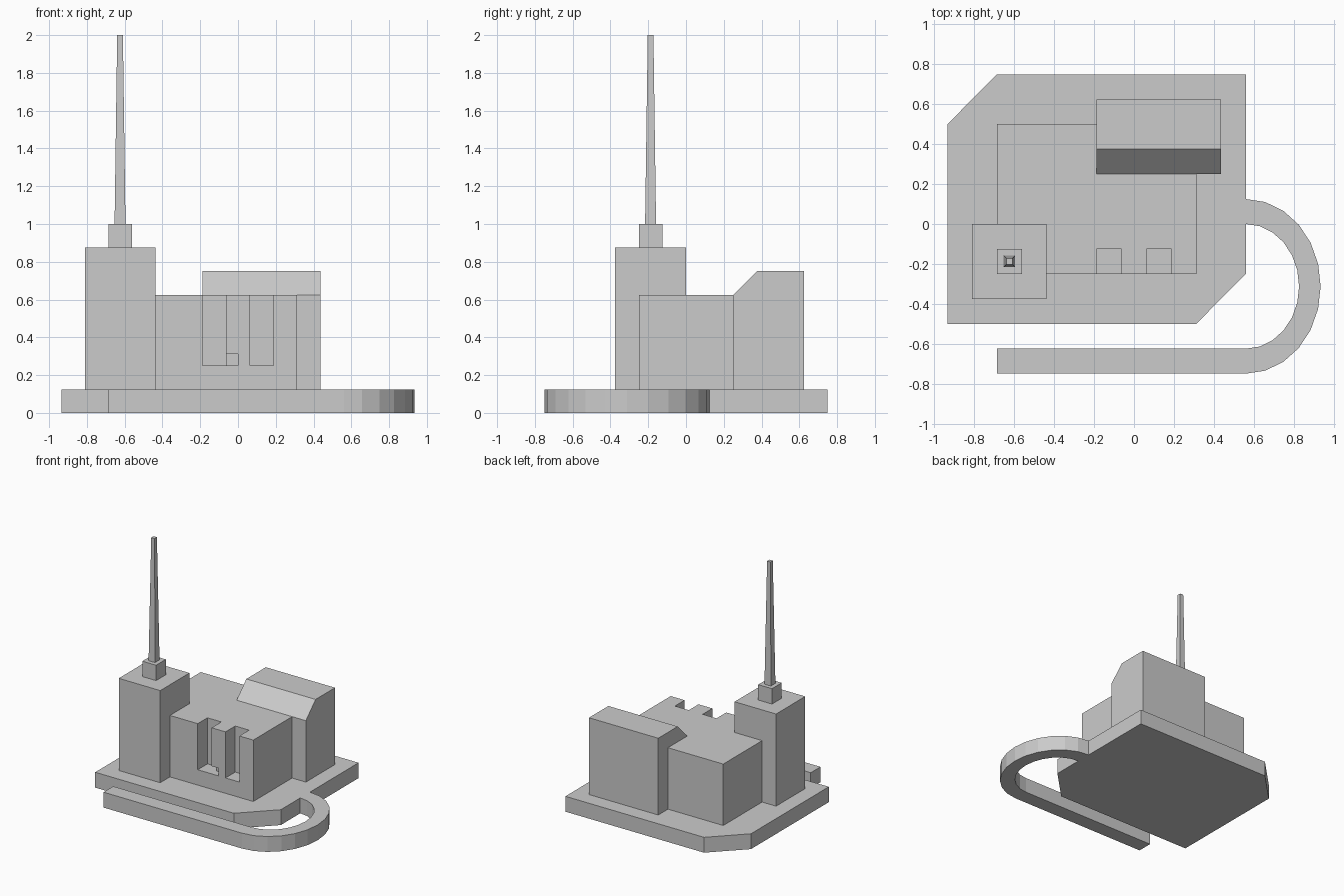
import bpy, bmesh
from math import sin, cos, pi

if "Cube" in bpy.data.objects:
    bpy.data.objects.remove(bpy.data.objects["Cube"])


def prism(name, outline, lo, hi, axis="z"):
    """Extrude a 2D outline: (x, y) along z, or (y, z) along x."""
    bm = bmesh.new()
    place = (lambda a, b: (a, b, lo)) if axis == "z" else (lambda a, b: (lo, a, b))
    face = bm.faces.new([bm.verts.new(place(a, b)) for a, b in outline])
    geom = bmesh.ops.extrude_face_region(bm, geom=[face])["geom"]
    move = (0, 0, hi - lo) if axis == "z" else (hi - lo, 0, 0)
    bmesh.ops.translate(bm, vec=move,
                        verts=[g for g in geom if isinstance(g, bmesh.types.BMVert)])
    bmesh.ops.recalc_face_normals(bm, faces=bm.faces)
    mesh = bpy.data.meshes.new(name)
    bm.to_mesh(mesh)
    bm.free()
    obj = bpy.data.objects.new(name, mesh)
    bpy.context.collection.objects.link(obj)
    return obj


def box(name, x0, x1, y0, y1, z0, z1):
    return prism(name, [(x0, y0), (x1, y0), (x1, y1), (x0, y1)], z0, z1)


def cut(target, cutter):
    cutter.hide_render = True
    mod = target.modifiers.new("cut", "BOOLEAN")
    mod.operation = "DIFFERENCE"
    mod.solver = "EXACT"
    mod.object = cutter
    bpy.context.view_layer.objects.active = target
    bpy.ops.object.modifier_apply(modifier=mod.name)
    bpy.data.objects.remove(cutter)


H = 0.125  # base thickness

# Base slab with two clipped corners
prism("base_slab", [(-0.9355, -0.5), (0.3125, -0.5), (0.5605, -0.25),
                    (0.5605, 0.75), (-0.6875, 0.75), (-0.9355, 0.5)], 0, H)

# Curved driveway: half-ellipse bend leading into a straight run
cx, cy, n = 0.5605, -0.3125, 12


def arc(rx, ry):
    return [(cx + rx * sin(pi * i / n), cy + ry * cos(pi * i / n)) for i in range(n + 1)]


prism("driveway", arc(0.375, 0.4375) + [(-0.6855, -0.75), (-0.6855, -0.625)]
      + arc(0.267, 0.3125)[::-1], 0, H)

# Main hall with two window bays and a small recess in the pier between them
hall = box("main_hall", -0.6855, 0.3125, -0.25, 0.5, H, 0.625)
for x in (-0.1875, 0.0625):
    cut(hall, box("bay_cutter", x, x + 0.125, -0.3, -0.125, 0.25, 0.7))
cut(hall, box("recess_cutter", -0.1, 0, -0.3, -0.1875, 0.25, 0.3125))

# Rear block with sloped front roof edge
prism("rear_block", [(0.25, H), (0.625, H), (0.625, 0.75), (0.375, 0.75), (0.25, 0.625)],
      -0.1875, 0.436, axis="x")

# Tower, cap and tapered spire
box("tower", -0.811, -0.4375, -0.375, 0, H, 0.875)
box("tower_cap", -0.6865, -0.5625, -0.25, -0.125, 0.875, 1.0)
sx, sy, r = -0.6245, -0.1875, 0.029
spire = box("spire", sx - r, sx + r, sy - r, sy + r, 1.0, 2.0)
for v in spire.data.vertices:
    if v.co.z > 1.5:
        v.co.x = sx + (v.co.x - sx) * 0.52
        v.co.y = sy + (v.co.y - sy) * 0.52
